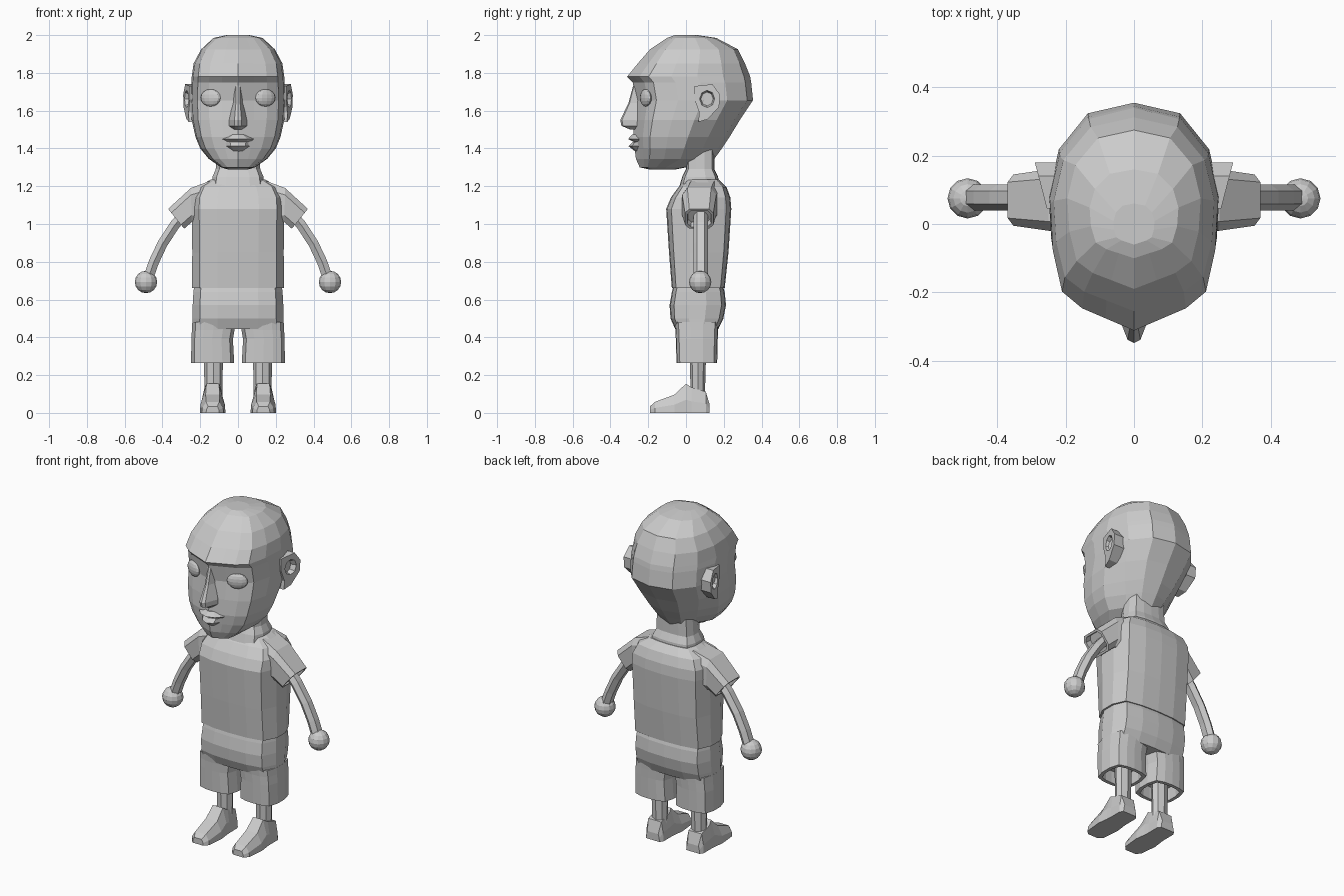
import bpy, bmesh, math
from mathutils import Vector, Matrix

if "Cube" in bpy.data.objects:
    bpy.data.objects.remove(bpy.data.objects["Cube"])

grey = bpy.data.materials.new("light grey")
grey.diffuse_color = (0.6, 0.6, 0.6, 1)
grey.use_nodes = True
grey.node_tree.nodes["Principled BSDF"].inputs["Base Color"].default_value = grey.diffuse_color

# Half outlines, front to back: (fraction of half width, fraction of depth)
SKULL = [(0, 0), (.34, .055), (.62, .1), (.86, .175), (.97, .36), (1, .57), (.88, .78), (.54, .95), (0, 1)]
BOX = [(0, 0), (.45, .015), (.84, .08), (1, .35), (1, .65), (.86, .92), (.45, .985), (0, 1)]
OCT = [(0, 0), (.7, .15), (1, .5), (.7, .85), (0, 1)]
NOSE = [(0, 0), (.4, .06), (1, .55), (1, 1), (0, 1)]
LIP = [(0, 0), (.5, .2), (1, .9), (.6, 1), (0, 1)]


def ring(outline, z, w, yf, yb, cx=0, pinch=1):
    """Horizontal section from a mirrored half outline."""
    half = [(x * w * (pinch if t > .7 else 1), yf + t * (yb - yf)) for x, t in outline]
    pts = half + [(-x, y) for x, y in half[-2:0:-1]]
    return [Vector((cx + x, y, z)) for x, y in pts]


def finish(name, bm, mirror=False):
    bmesh.ops.recalc_face_normals(bm, faces=bm.faces)
    me = bpy.data.meshes.new(name)
    bm.to_mesh(me)
    bm.free()
    me.materials.append(grey)
    ob = bpy.data.objects.new(name, me)
    bpy.context.collection.objects.link(ob)
    if mirror:
        m = ob.modifiers.new("mirror", 'MIRROR')
        m.use_clip = False
        m.use_mirror_merge = False
    return ob


def loft(name, rings, mirror=False):
    """Skin a list of equal-length rings and cap both ends."""
    bm = bmesh.new()
    vs = [[bm.verts.new(p) for p in r] for r in rings]
    n = len(vs[0])
    for a, b in zip(vs, vs[1:]):
        for i in range(n):
            j = (i + 1) % n
            bm.faces.new((a[i], a[j], b[j], b[i]))
    bm.faces.new(vs[0])
    bm.faces.new(vs[-1])
    return finish(name, bm, mirror)


def stack(name, outline, rows, cx=0, mirror=False):
    return loft(name, [ring(outline, *r[:4], cx, r[4] if len(r) > 4 else 1) for r in rows], mirror)


# Head with brow ledge, tapering to the nape
stack("head", SKULL, [
    (2.0, .06, -.06, .06), (1.985, .13, -.10, .16), (1.925, .195, -.19, .275),
    (1.85, .235, -.255, .312), (1.78, .245, -.312, .34), (1.75, .247, -.282, .345),
    (1.655, .25, -.265, .355), (1.55, .245, -.275, .285, .92), (1.46, .225, -.28, .23, .82),
    (1.40, .2, -.272, .19, .75), (1.345, .155, -.265, .15, .75),
    (1.30, .09, -.245, 0), (1.288, .05, -.19, -.06)])
stack("nose", NOSE, [
    (1.75, .026, -.275, -.2), (1.64, .028, -.305, -.2), (1.55, .047, -.348, -.2),
    (1.52, .047, -.342, -.2), (1.50, .03, -.295, -.2)])
stack("upper_lip", LIP, [(1.475, .05, -.285, -.22), (1.45, .1, -.306, -.22), (1.437, .09, -.28, -.22)])
stack("lower_lip", LIP, [(1.434, .085, -.282, -.22), (1.412, .075, -.304, -.22), (1.385, .045, -.27, -.22)])

# Eyes: flattened balls
bm = bmesh.new()
bmesh.ops.create_uvsphere(bm, u_segments=12, v_segments=8, radius=1, matrix=
    Matrix.Translation((.145, -.213, 1.668)) @ Matrix.Rotation(math.radians(25), 4, 'Z')
    @ Matrix.Diagonal((.058, .022, .046, 1)))
finish("eye", bm, True)

# Ears: slanted plate with a hollow
EAR = [(.045, 1.73), (.14, 1.74), (.18, 1.685), (.175, 1.62),
       (.115, 1.555), (.065, 1.54), (.07, 1.59), (.045, 1.66)]
HOLE = Vector((.112, 1.662))


def ear_ring(x, slope, hollow=None):
    pts = []
    for i, (y, z) in enumerate(EAR):
        if hollow:
            a = math.radians(135 - 45 * i)
            y, z = HOLE.x + hollow * math.cos(a), HOLE.y + hollow * 1.15 * math.sin(a)
        pts.append(Vector((x + slope * (y - .045), y, z)))
    return pts


loft("ear", [ear_ring(.2, 0), ear_ring(.255, .26), ear_ring(.255, .26, .04), ear_ring(.245, .05, .032)], True)

# Neck and shirt body
stack("neck", BOX, [(1.15, .145, -.05, .18), (1.25, .135, -.02, .17), (1.29, .118, 0, .15), (1.42, .11, 0, .15)])
stack("shirt", BOX, [
    (.66, .244, -.075, .205), (.85, .242, -.09, .225), (1.08, .245, -.105, .24),
    (1.14, .243, -.08, .235), (1.195, .215, -.04, .215), (1.235, .145, 0, .175)])


# Sleeves: chamfered sections between an upper and a lower edge point
def sleeve_ring(top, low, y0, y1, k=1):
    a, b = Vector((top[0], 0, top[1])), Vector((low[0], 0, low[1]))
    mid, up = (a + b) / 2, (a - b) / 2 * k
    cy, hy = (y0 + y1) / 2, (y1 - y0) / 2 * k
    sec = [(-.7, 1), (.7, 1), (1, .6), (1, -.6), (.7, -1), (-.7, -1), (-1, -.6), (-1, .6)]
    return [mid + up * v + Vector((0, cy + hy * u, 0)) for u, v in sec]


end = ((.37, 1.08), (.285, .975), -.005, .145)
inner = ((.34, 1.105), (.255, 1.0), -.005, .145)
loft("sleeve", [
    sleeve_ring((.15, 1.228), (.17, 1.0), 0, .175), sleeve_ring((.25, 1.19), (.245, 1.01), -.02, .16),
    sleeve_ring(*end), sleeve_ring(*end, .82), sleeve_ring(*inner, .8)], True)

# Arms: six-sided tube along a bent path
path = [(.27, 1.07), (.335, .995), (.40, .895), (.445, .80), (.475, .715)]
rings = []
for i, (x, z) in enumerate(path):
    p, q = path[max(i - 1, 0)], path[min(i + 1, len(path) - 1)]
    d = Vector((q[0] - p[0], 0, q[1] - p[1])).normalized()
    side = Vector((d.z, 0, -d.x))
    rings.append([Vector((x, .078, z)) + side * .031 * math.sin(a) + Vector((0, .038 * math.cos(a), 0))
                  for a in (k * math.pi / 3 for k in range(6))])
loft("arm", rings, True)

# Hands: simple balls
bm = bmesh.new()
bmesh.ops.create_uvsphere(bm, u_segments=12, v_segments=8, radius=.059,
                          matrix=Matrix.Translation((.487, .075, .693)))
finish("hand", bm, True)

# Shorts: hips and two hollow legs
stack("shorts_hips", BOX, [
    (.69, .23, -.062, .19), (.64, .236, -.075, .205), (.57, .24, -.087, .212),
    (.50, .241, -.082, .198), (.445, .242, -.058, .172)])
loft("shorts_leg", [ring(BOX, z, w, f, b, cx) for z, w, f, b, cx in [
    (.48, .115, -.06, .172, .127), (.44, .113, -.056, .17, .131), (.39, .11, -.054, .168, .137),
    (.265, .114, -.05, .165, .134), (.265, .094, -.03, .145, .134), (.34, .09, -.03, .145, .134)]], True)

# Shins
stack("shin", OCT, [(.42, .05, .02, .106), (.27, .05, .02, .105), (.09, .047, .025, .1)], .13, True)

# Shoes: sections from toe to heel (y, half width, height, flat top fraction)
loft("shoe", [[Vector((.134 + u * w, y, v * h)) for u, v in
               [(-1, 0), (1, 0), (.95, .45), (top, 1), (-top, 1), (-.95, .45)]]
              for y, w, h, top in [
    (-.19, .035, .035, .7), (-.165, .058, .058, .6), (-.06, .068, .097, .55), (0, .06, .155, .55),
    (.03, .058, .135, .75), (.105, .058, .112, .75), (.125, .045, .045, .8)]], True)
